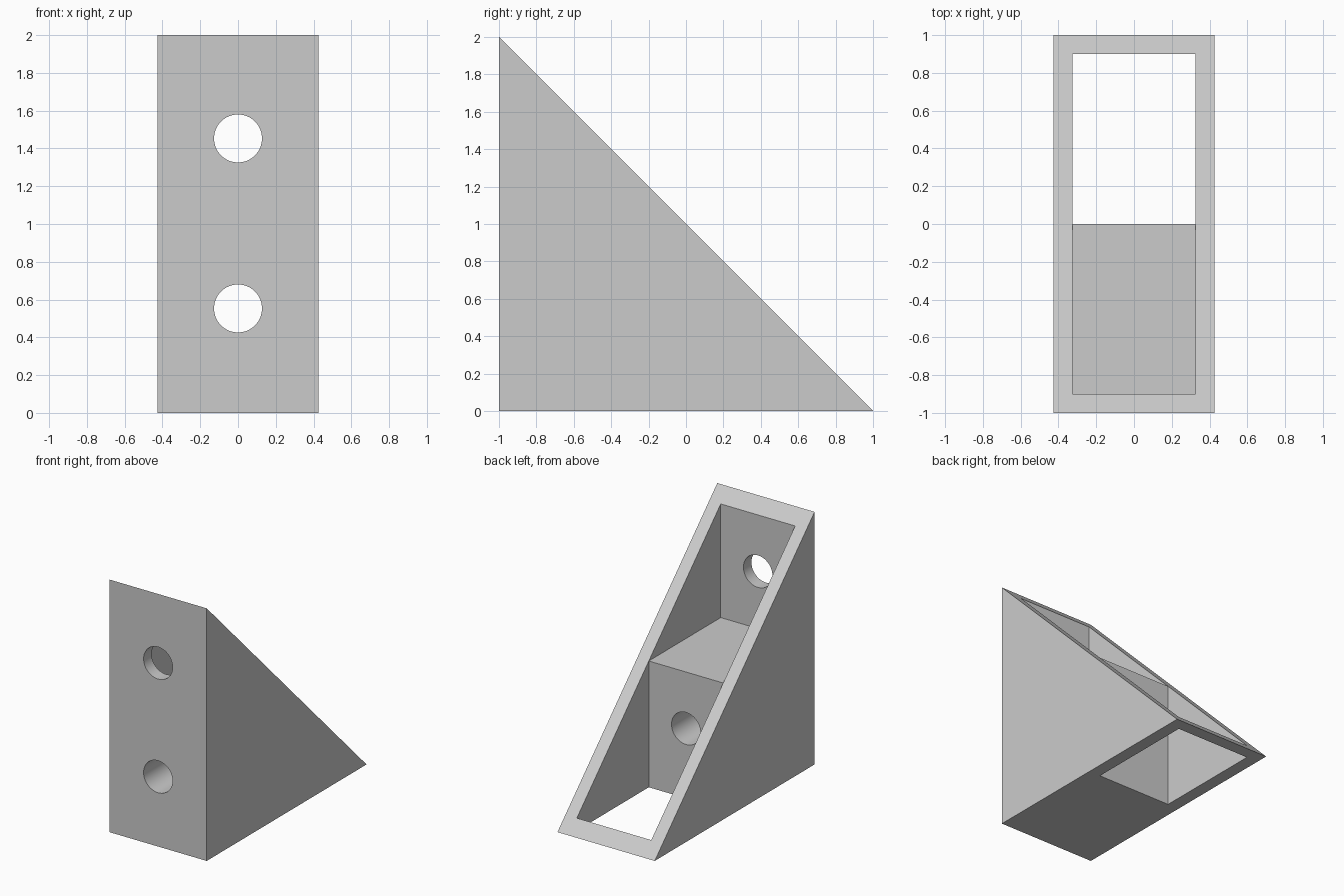
import bpy, bmesh, math
from mathutils import Matrix

if "Cube" in bpy.data.objects:
    bpy.data.objects.remove(bpy.data.objects["Cube"], do_unlink=True)

HALF_WIDTH, WALL, HOLE_RADIUS = 0.426, 0.1, 0.127

grey = bpy.data.materials.new("light_grey")
grey.use_nodes = True
colour = (0.6, 0.6, 0.6, 1)
grey.diffuse_color = colour
grey.node_tree.nodes["Principled BSDF"].inputs["Base Color"].default_value = colour


def finish(name, bm):
    """Turn a bmesh into a named grey object."""
    bmesh.ops.recalc_face_normals(bm, faces=bm.faces)
    mesh = bpy.data.meshes.new(name)
    bm.to_mesh(mesh)
    bm.free()
    mesh.materials.append(grey)
    obj = bpy.data.objects.new(name, mesh)
    bpy.context.collection.objects.link(obj)
    return obj


def prism(name, profile, half):
    """Extrude a (y, z) profile across x."""
    bm = bmesh.new()
    face = bm.faces.new([bm.verts.new((-half, y, z)) for y, z in profile])
    new = bmesh.ops.extrude_face_region(bm, geom=[face])["geom"]
    bmesh.ops.translate(bm, vec=(2 * half, 0, 0),
                        verts=[v for v in new if isinstance(v, bmesh.types.BMVert)])
    return finish(name, bm)


def drill(name, z):
    """Cylinder along y for a bolt hole."""
    bm = bmesh.new()
    place = Matrix.Translation((0, -0.5, z)) @ Matrix.Rotation(math.pi / 2, 4, "X")
    bmesh.ops.create_cone(bm, cap_ends=True, segments=64, radius1=HOLE_RADIUS,
                          radius2=HOLE_RADIUS, depth=1.4, matrix=place)
    return finish(name, bm)


# Solid wedge body
bracket = prism("corner_bracket", [(-1, 0), (1, 0), (-1, 2)], HALF_WIDTH)

# Stepped pocket: upper recess with a shelf, lower shaft open underneath
inner = 1 - WALL
pocket = prism("pocket_cutter", [(-inner, 1), (0, 1), (0, -1), (inner, -1),
                                 (inner, 3), (-inner, 3)], HALF_WIDTH - WALL)

# Two bolt holes through the front
cutters = [pocket, drill("lower_hole_cutter", 0.553), drill("upper_hole_cutter", 1.453)]

bpy.ops.object.select_all(action="DESELECT")
bracket.select_set(True)
bpy.context.view_layer.objects.active = bracket
for cutter in cutters:
    cutter.hide_render = True
    mod = bracket.modifiers.new(cutter.name, "BOOLEAN")
    mod.operation, mod.solver, mod.object = "DIFFERENCE", "EXACT", cutter
    bpy.ops.object.modifier_apply(modifier=mod.name)
    bpy.data.objects.remove(cutter, do_unlink=True)

bpy.ops.object.shade_smooth_by_angle(angle=math.radians(30))
